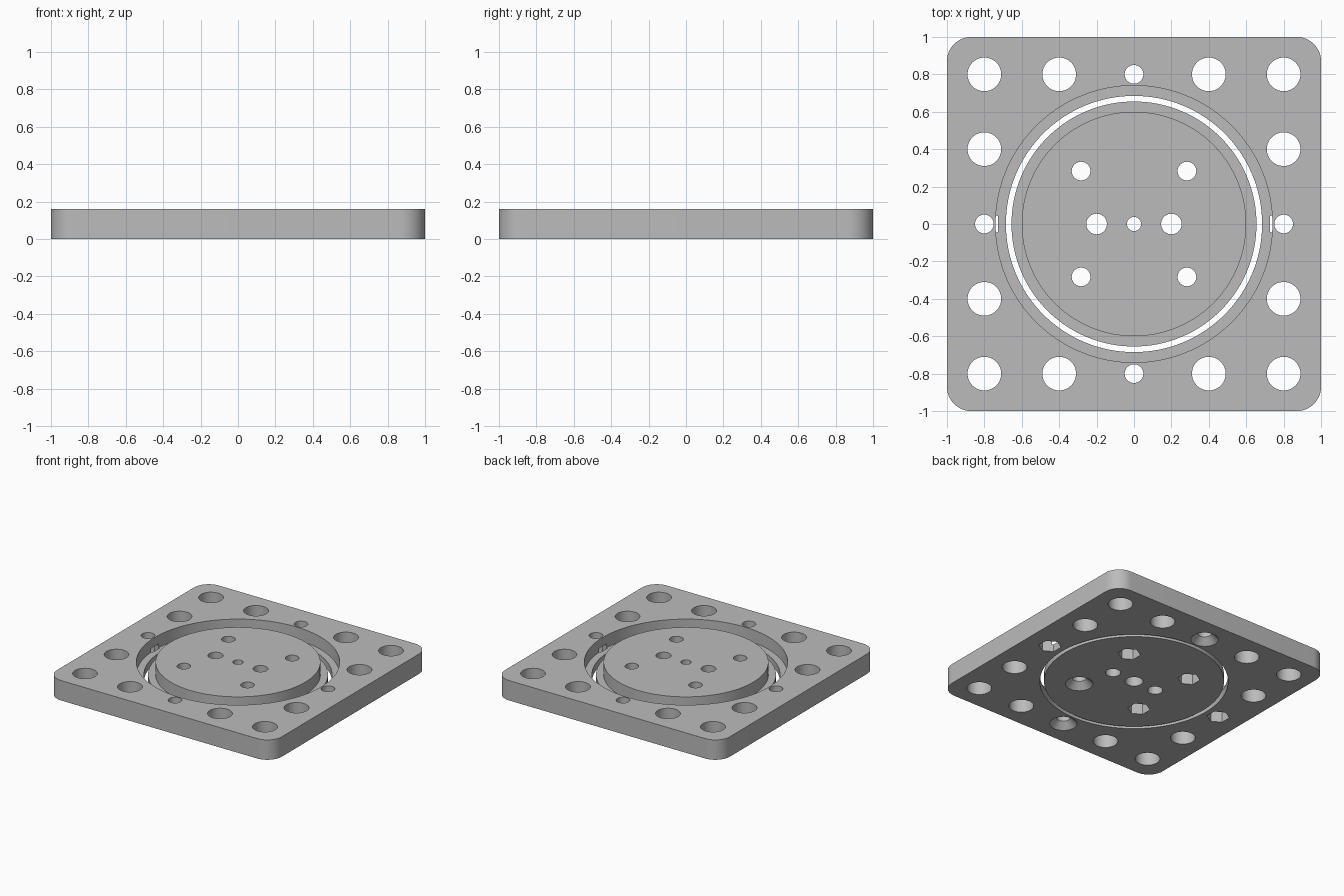
import bpy, bmesh, math
from mathutils import Matrix

cube = bpy.data.objects.get("Cube")
if cube:
    bpy.data.objects.remove(cube, do_unlink=True)

THICK = 0.16      # plate thickness
LEDGE = 0.06      # height of the ledges beside the ring gap
POCKET = 0.09     # depth of the hexagonal pockets
OVER = 0.02       # overshoot of cutters past a surface

grey = bpy.data.materials.new("machined grey")
grey.use_nodes = True
colour = (0.5, 0.5, 0.5, 1)
grey.diffuse_color = colour
grey.node_tree.nodes["Principled BSDF"].inputs["Base Color"].default_value = colour


def add_post(bm, x, y, r_low, z_low, z_high, r_high=None, sides=48):
    """Upright prism or cone; hexagons get a corner towards y."""
    place = Matrix.Translation((x, y, (z_low + z_high) / 2))
    if sides == 6:
        place = place @ Matrix.Rotation(math.radians(90), 4, "Z")
        # put a vertex on the y axis whichever way the primitive starts
        start = Matrix.Rotation(0, 4, "Z")
        probe = bmesh.new()
        bmesh.ops.create_circle(probe, segments=6, radius=1)
        if all(abs(v.co.x) < 0.99 for v in probe.verts):
            start = Matrix.Rotation(math.radians(90), 4, "Z")
        probe.free()
        place = place @ start
    bmesh.ops.create_cone(bm, cap_ends=True, segments=sides, radius1=r_low,
                          radius2=r_low if r_high is None else r_high,
                          depth=z_high - z_low, matrix=place)


def to_object(bm, name):
    bmesh.ops.recalc_face_normals(bm, faces=bm.faces)
    mesh = bpy.data.meshes.new(name)
    bm.to_mesh(mesh)
    bm.free()
    obj = bpy.data.objects.new(name, mesh)
    bpy.context.collection.objects.link(obj)
    return obj


def carve(obj, groups):
    """Subtract each group of posts, then bake the result."""
    cutters = []
    for posts in groups:
        bm = bmesh.new()
        for post in posts:
            add_post(bm, **post)
        cutter = to_object(bm, "cutter")
        cutter.hide_render = True
        mod = obj.modifiers.new("cut", "BOOLEAN")
        mod.operation, mod.solver, mod.object = "DIFFERENCE", "EXACT", cutter
        cutters.append(cutter)
    bpy.context.view_layer.update()
    graph = bpy.context.evaluated_depsgraph_get()
    mesh = bpy.data.meshes.new_from_object(obj.evaluated_get(graph))
    obj.modifiers.clear()
    obj.data = mesh
    for cutter in cutters:
        bpy.data.objects.remove(cutter, do_unlink=True)
    mesh.materials.clear()
    mesh.materials.append(grey)
    bpy.ops.object.select_all(action="DESELECT")
    obj.select_set(True)
    bpy.context.view_layer.objects.active = obj
    bpy.ops.object.shade_smooth_by_angle(angle=math.radians(30))


def hole(x, y, r, sides=48):
    return dict(x=x, y=y, r_low=r, z_low=-OVER, z_high=THICK + OVER, sides=sides)


def nut_pocket(x, y):
    return dict(x=x, y=y, r_low=0.083, z_low=-OVER, z_high=POCKET, sides=6)


def countersink(x, y):
    return dict(x=x, y=y, r_low=0.12, z_low=-OVER, z_high=0.06, r_high=0.04)


# Square plate with rounded corners
bm = bmesh.new()
bmesh.ops.create_cube(bm, size=1, matrix=Matrix.Translation((0, 0, THICK / 2))
                      @ Matrix.Diagonal((2, 2, THICK, 1)))
uprights = [e for e in bm.edges if abs(e.verts[0].co.z - e.verts[1].co.z) > 0.1]
bmesh.ops.bevel(bm, geom=uprights, offset=0.13, segments=12, profile=0.5, affect="EDGES")
plate = to_object(bm, "base_plate")

# Through holes along the rim, and the central bore
steps = (-0.8, -0.4, 0.4, 0.8)
rim = [hole(x, y, 0.09) for x in steps for y in steps if max(abs(x), abs(y)) > 0.5]
rim += [hole(x, y, 0.05) for x, y in ((0.8, 0), (-0.8, 0), (0, 0.8), (0, -0.8))]
rim.append(hole(0, 0, 0.685, 128))
# Wider upper bore leaves a ledge
upper_bore = dict(x=0, y=0, r_low=0.74, z_low=LEDGE, z_high=THICK + OVER, sides=128)
# Fastener recesses underneath
recesses = [nut_pocket(s * 0.8, 0) for s in (-1, 1)]
recesses += [countersink(0, s * 0.8) for s in (-1, 1)]
carve(plate, [rim, [upper_bore], recesses])

# Turntable disc with a stepped flange, as one lathed profile
bm = bmesh.new()
profile = [(0, 0), (0.655, 0), (0.655, LEDGE), (0.6, LEDGE), (0.6, THICK), (0, THICK)]
verts = [bm.verts.new((r, 0, z)) for r, z in profile]
edges = [bm.edges.new(pair) for pair in zip(verts, verts[1:])]
bmesh.ops.spin(bm, geom=verts + edges, cent=(0, 0, 0), axis=(0, 0, 1),
               angle=math.tau, steps=128)
bmesh.ops.remove_doubles(bm, verts=bm.verts, dist=0.0001)
disc = to_object(bm, "turntable_disc")

# Disc holes with recesses underneath
D = 0.283
corners = [(sx * D, sy * D) for sx in (-1, 1) for sy in (-1, 1)]
holes = [hole(x, y, 0.05) for x, y in corners]
holes += [hole(s * 0.2, 0, 0.055) for s in (-1, 1)] + [hole(0, 0, 0.038)]
under = [countersink(x, y) if x > 0 > y else nut_pocket(x, y) for x, y in corners]
under.append(dict(x=0, y=0, r_low=0.065, z_low=-OVER, z_high=POCKET))
carve(disc, [holes, under])
